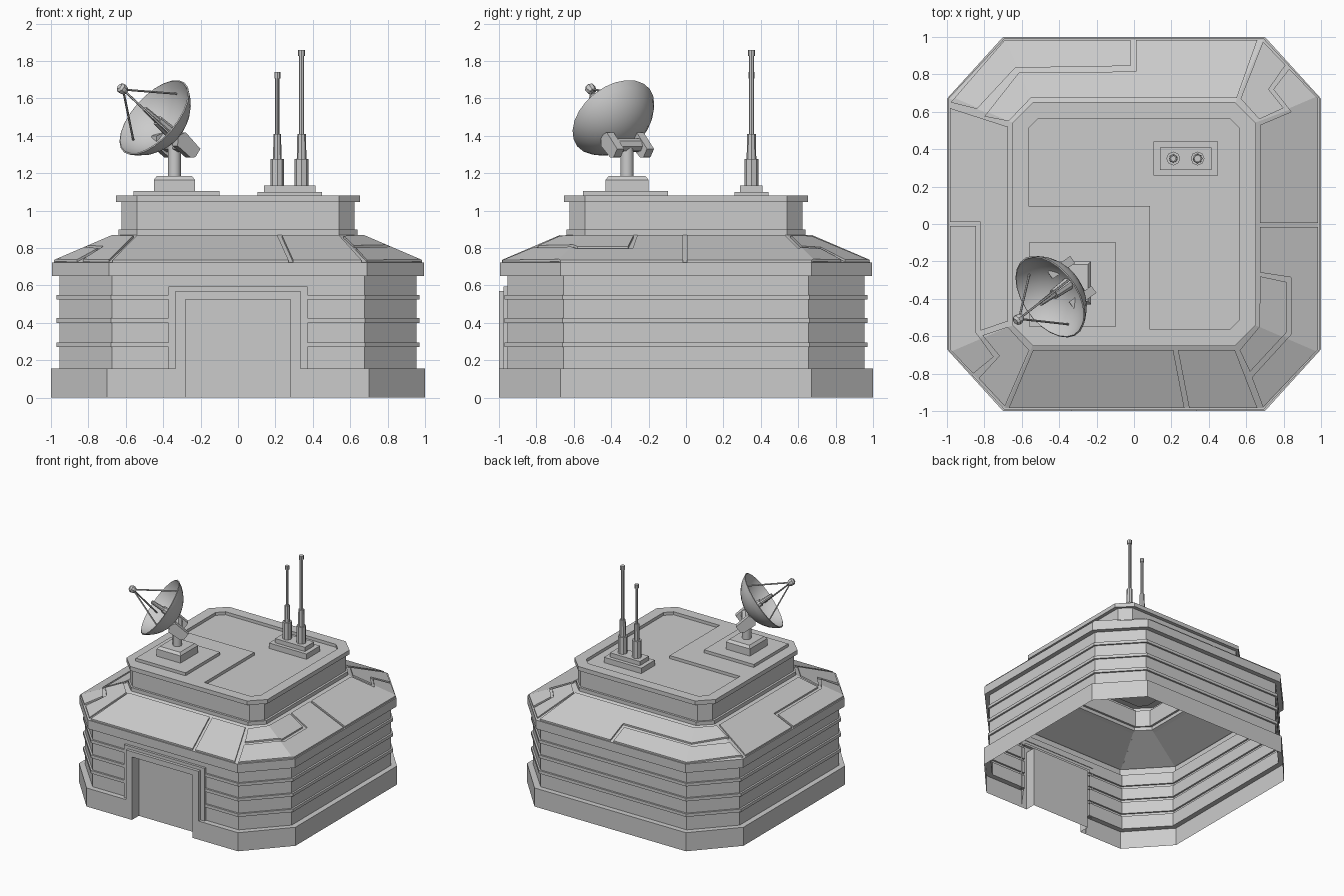
import bpy, bmesh, math
from mathutils import Vector, Matrix

if "Cube" in bpy.data.objects:
    bpy.data.objects.remove(bpy.data.objects["Cube"])


def finish(name, bm, smooth=None, recalc=True):
    if recalc:
        bmesh.ops.recalc_face_normals(bm, faces=bm.faces[:])
    me = bpy.data.meshes.new(name)
    bm.to_mesh(me)
    bm.free()
    if smooth:
        me.shade_smooth()
        me.set_sharp_from_angle(angle=math.radians(smooth))
    ob = bpy.data.objects.new(name, me)
    bpy.context.collection.objects.link(ob)
    return ob


def octagon(h, ax, ay, z):
    q = [(h, -ay), (h, ay), (ax, h), (-ax, h), (-h, ay), (-h, -ay), (-ax, -h), (ax, -h)]
    return [(x, y, z) for x, y in q]


def loft(bm, rings, closed=True):
    rows = [[bm.verts.new(p) for p in r] for r in rings]
    n = len(rows[0])
    for a, b in zip(rows, rows[1:]):
        for i in range(n if closed else n - 1):
            j = (i + 1) % n
            bm.faces.new((a[i], a[j], b[j], b[i]))
    return rows


def prism(name, poly, z0, z1, inset=None):
    # straight block, optionally with a bevelled top (inset scale, height)
    bm = bmesh.new()
    rings = [[(x, y, z) for x, y in poly] for z in (z0, z1)]
    if inset:
        cx = sum(p[0] for p in poly) / len(poly)
        cy = sum(p[1] for p in poly) / len(poly)
        rings.append([(cx + (x - cx) * inset[0], cy + (y - cy) * inset[0], inset[1]) for x, y in poly])
    rows = loft(bm, rings)
    bm.faces.new(rows[0][::-1])
    bm.faces.new(rows[-1])
    return finish(name, bm)


def rect(x0, x1, y0, y1):
    return [(x0, y0), (x1, y0), (x1, y1), (x0, y1)]


def lathe(name, profile, n, origin=(0, 0, 0), axis=(0, 0, 1), smooth=None):
    bm = bmesh.new()
    loft(bm, [[(r * math.cos(math.tau * i / n), r * math.sin(math.tau * i / n), z)
               for i in range(n)] for r, z in profile])
    bmesh.ops.remove_doubles(bm, verts=bm.verts[:], dist=1e-5)
    rot = Vector((0, 0, 1)).rotation_difference(Vector(axis)).to_matrix().to_4x4()
    bm.transform(Matrix.Translation(origin) @ rot)
    return finish(name, bm, smooth)


def rod(name, p, q, r, n=6):
    d = Vector(q) - Vector(p)
    return lathe(name, [(0, 0), (r, 0), (r, d.length), (0, d.length)], n, p, d.normalized())


# Shell: octagonal base, ribbed wall, cornice, sloped roof, collar and sunk top
prof = [(1.0, .70, .67, 0), (1.0, .70, .67, .155), (.955, .675, .655, .155)]
for z in (.27, .40, .525):
    prof += [(.955, .675, .655, z), (.97, .68, .66, z), (.97, .68, .66, z + .025), (.955, .675, .655, z + .025)]
prof += [(.955, .675, .655, .65), (.995, .69, .67, .65), (.995, .69, .67, .723),
         (.985, .69, .67, .723), (.67, .55, .55, .858), (.64, .54, .54, .87), (.64, .54, .54, .90),
         (.622, .54, .54, .90), (.622, .54, .54, 1.045), (.652, .54, .54, 1.045),
         (.652, .54, .54, 1.08), (.565, .51, .51, 1.08), (.565, .51, .51, 1.055)]
bm = bmesh.new()
rows = loft(bm, [octagon(*p) for p in prof])
bm.faces.new(rows[-1])
HW, TOP = .335, .57


def front_faces(limit):
    return [f for f in bm.faces if all(v.co.y < -.9 and abs(v.co.x) < limit and v.co.z < .66 for v in f.verts)]


# Doorway opening cut out of the front wall
for co, no, lim in (((HW, 0, 0), (1, 0, 0), .72), ((-HW, 0, 0), (1, 0, 0), .72), ((0, 0, TOP), (0, 0, 1), HW + .01)):
    fs = front_faces(lim)
    geom = fs + list({e for f in fs for e in f.edges}) + list({v for f in fs for v in f.verts})
    bmesh.ops.bisect_plane(bm, geom=geom, plane_co=co, plane_no=no, dist=1e-5)
dead = [f for f in front_faces(HW + .01) if f.calc_center_median().z < TOP - .001]
bmesh.ops.delete(bm, geom=dead, context='FACES')
finish("building_shell", bm, recalc=False)

# Stepped door frame and recessed door
bm = bmesh.new()
arches = [(.372, .595, -.95, .15), (.372, .595, -.975, .15), (HW, TOP, -.975, .15), (HW, TOP, -1.0, 0),
          (.28, .525, -1.0, 0), (.28, .525, -.91, 0)]
rows = loft(bm, [[(h, y, b), (h, y, t), (-h, y, t), (-h, y, b)] for h, t, y, b in arches], closed=False)
bm.faces.new(rows[-1])
finish("door_frame", bm)


# Raised roof panels separated by narrow grooves
def roof_z(x, y):
    x, y = abs(x), abs(y)
    return .858 - max((x - .67) / .315, (y - .67) / .315, (x + y - 1.22) / .45) * .135


panels = [
    [(-.67, -.985), (.27, -.985), (.21, -.675), (-.54, -.675)],
    [(.295, -.985), (.66, -.985), (.54, -.675), (.235, -.675)],
    [(-.98, .65), (-.84, .615), (-.635, .835), (-.02, .845), (-.02, .985), (-.69, .985)],
    [(-.80, .575), (-.615, .81), (.01, .815), (.01, .985), (.66, .985), (.55, .675), (-.55, .675), (-.67, .55)],
    [(-.985, .62), (-.675, .52), (-.675, -.52), (-.82, -.57), (-.82, .01), (-.985, .01)],
    [(-.985, -.01), (-.845, -.01), (-.845, -.58), (-.75, -.71), (-.86, -.80), (-.985, -.67)],
    [(-.81, -.595), (-.675, -.55), (-.56, -.675), (-.69, -.975), (-.83, -.825), (-.72, -.705)],
    [(.69, .975), (.81, .85), (.72, .72), (.80, .62), (.67, .56), (.57, .67)],
    [(.83, .83), (.985, .67), (.985, .005), (.675, .005), (.675, .53), (.84, .60), (.745, .72)],
    [(.675, -.015), (.985, -.015), (.985, -.67), (.69, -.98), (.63, -.82), (.84, -.59), (.84, -.285), (.675, -.26)],
    [(.675, -.28), (.815, -.31), (.815, -.58), (.62, -.79), (.565, -.675), (.67, -.55)],
]
bm = bmesh.new()
for poly in panels:
    bm.faces.new([bm.verts.new((x, y, 0)) for x, y in poly])
bmesh.ops.recalc_face_normals(bm, faces=bm.faces[:])
for sx in (1, -1):
    for sy in (1, -1):
        # fold lines along the hips of the roof
        for co, no in (((.55, .67), (.315, -.135)), ((.67, .55), (.135, -.315))):
            bmesh.ops.bisect_plane(bm, geom=bm.verts[:] + bm.edges[:] + bm.faces[:], dist=1e-5,
                                   plane_co=(co[0] * sx, co[1] * sy, 0), plane_no=(no[0] * sx, no[1] * sy, 0))
for f in bm.faces:
    if f.normal.z < 0:
        f.normal_flip()
for v in bm.verts:
    v.co.z = roof_z(v.co.x, v.co.y)
ext = bmesh.ops.extrude_face_region(bm, geom=bm.faces[:])
bmesh.ops.translate(bm, vec=(0, 0, .013), verts=[g for g in ext["geom"] if isinstance(g, bmesh.types.BMVert)])
finish("roof_panels", bm)

# Raised corner of the top deck
prism("deck_corner", [(-.565, -.51), (-.51, -.565), (.085, -.565), (.085, .095), (-.565, .095)], 1.05, 1.08)

# Antennas on a stepped plinth
prism("antenna_plate", rect(.105, .45, .26, .44), 1.05, 1.10)
prism("antenna_plinth", rect(.14, .415, .29, .41), 1.10, 1.135)
for i, (x, r, top) in enumerate(((.21, .011, 1.74), (.34, .014, 1.86))):
    cap = top - .033
    lathe(f"antenna_{i + 1}", [(0, 1.13), (.037, 1.13), (.037, 1.275), (r + .012, 1.275), (r + .009, 1.41),
                               (r, 1.41), (r, cap), (r + .005, cap), (r + .005, top), (0, top)], 8, (x, .35, 0))

# Dish stand
prism("dish_plate", rect(-.56, -.10, -.55, -.095), 1.07, 1.105)
prism("dish_pedestal", rect(-.45, -.23, -.43, -.20), 1.105, 1.165, (.85, 1.185))
lathe("dish_column", [(0, 1.18), (.035, 1.18), (.035, 1.36), (0, 1.36)], 12, (-.34, -.315, 0), smooth=35)

# Dish bowl
N = Vector((-.66, -.47, .59)).normalized()
C = Vector((-.45, -.39, 1.50))
R, D = .24, .15
rho = (R * R + D * D) / (2 * D)
phi = math.asin(R / rho)


def cap_curve(rad):
    return [(rad * math.sin(phi * k / 7), rho - D - rad * math.cos(phi * k / 7)) for k in range(8)]


lathe("dish_bowl", cap_curve(rho) + cap_curve(rho + .008)[::-1], 24, C, N, smooth=40)

# Feed horn, receiver and three struts
lathe("feed_horn", [(0, -.15), (.035, -.15), (.028, -.03), (.019, -.03), (.014, .075), (0, .075)], 10, C, N, smooth=35)
tip = C + N * .25
lathe("receiver", [(0, -.02), (.02, -.02), (.028, 0), (.028, .018), (.016, .03), (0, .03)], 8, tip, N)
U = Vector((.115, .10, .12))
U = (U - N * U.dot(N)).normalized()
for k in range(3):
    d = Matrix.Rotation(math.tau * k / 3, 3, N) @ U
    rod(f"strut_{k + 1}", C + d * .195 - N * .055, tip, .006)

# Tilting yoke: two six-sided cheeks and a cross bar
H = N.cross(Vector((0, 0, 1))).normalized()
V = H.cross(N)
P = Vector((-.335, -.315, 1.35))
rod("yoke_bar", P - H * .10, P + H * .10, .037, 8)
for side in (-1, 1):
    bm = bmesh.new()
    hexa = [(-.075, -.025), (-.05, -.045), (.055, -.045), (.085, 0), (.055, .045), (-.075, .03)]
    rows = loft(bm, [[P + H * (side * .098 + t) + N * a + V * b for a, b in hexa] for t in (-.023, .023)])
    bm.faces.new(rows[0][::-1])
    bm.faces.new(rows[1])
    finish("yoke_cheek_" + ("left" if side < 0 else "right"), bm)
